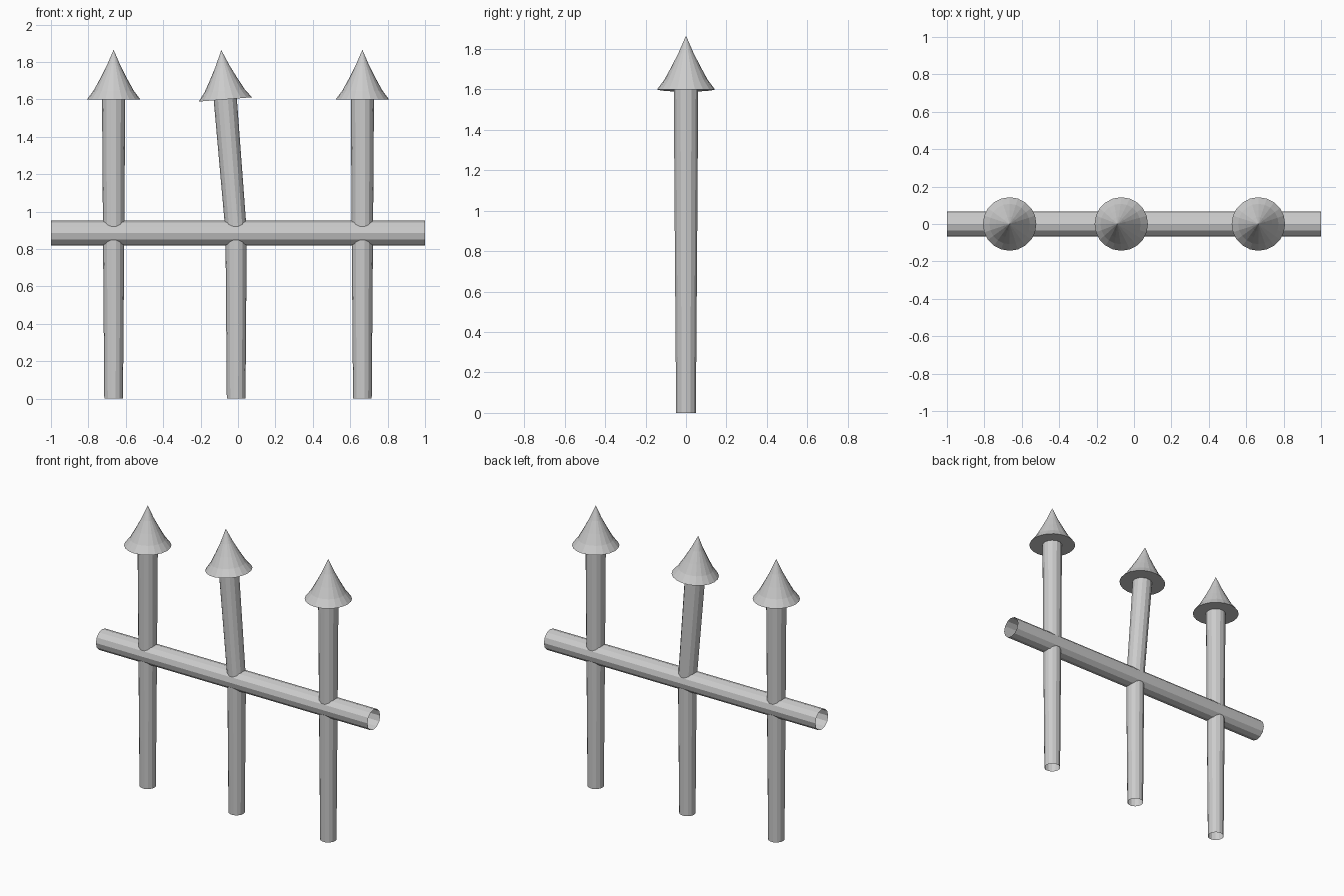
import bpy, bmesh, math
from mathutils import Vector, Matrix

if "Cube" in bpy.data.objects:
    bpy.data.objects.remove(bpy.data.objects["Cube"])


def make_object(name, bm):
    bmesh.ops.recalc_face_normals(bm, faces=bm.faces)
    mesh = bpy.data.meshes.new(name)
    bm.to_mesh(mesh)
    bm.free()
    obj = bpy.data.objects.new(name, mesh)
    bpy.context.collection.objects.link(obj)
    return obj


def add_ring(bm, centre, radius, axis, sides):
    rot = Vector((0, 0, 1)).rotation_difference(axis).to_matrix()
    return [bm.verts.new(centre + rot @ Vector((radius * math.cos(a), radius * math.sin(a), 0)))
            for a in (2 * math.pi * i / sides for i in range(sides))]


def bridge(bm, a, b):
    n = len(a)
    for i in range(n):
        j = (i + 1) % n
        bm.faces.new((a[i], a[j], b[j], b[i]))


def tube(name, stations, sides):
    """Open-ended tube through (centre, radius, axis) stations."""
    bm = bmesh.new()
    rings = [add_ring(bm, Vector(c), r, Vector(d).normalized(), sides) for c, r, d in stations]
    for a, b in zip(rings, rings[1:]):
        bridge(bm, a, b)
    return make_object(name, bm)


def spear_head(name, base, axis, sides=20):
    """Slightly concave cone with a closed underside."""
    profile = [(0.143, 0), (0.108, 0.046), (0.074, 0.108), (0.038, 0.178)]
    bm = bmesh.new()
    rings = [add_ring(bm, base + axis * h, r, axis, sides) for r, h in profile]
    bm.faces.new(rings[0])
    for a, b in zip(rings, rings[1:]):
        bridge(bm, a, b)
    tip = bm.verts.new(base + axis * 0.265)
    for i in range(sides):
        bm.faces.new((rings[-1][i], rings[-1][(i + 1) % sides], tip))
    return make_object(name, bm)


# Horizontal rail
tube("rail", [((-1, 0, 0.885), 0.067, (1, 0, 0)), ((1, 0, 0.885), 0.067, (1, 0, 0))], 12)

# Upright posts: foot x, top x (the middle one is bent above the rail)
for label, foot, top in (("left", -0.665, -0.665), ("middle", -0.01, -0.068), ("right", 0.665, 0.665)):
    bend, end = Vector((foot, 0, 0.89)), Vector((top, 0, 1.6))
    axis = (end - bend).normalized()
    tube(label + "_post", [((foot, 0, 0), 0.05, (0, 0, 1)),
                           (bend, 0.057, (0, 0, 1)),
                           (end, 0.062, axis)], 14)
    spear_head(label + "_spear_head", end, axis)
